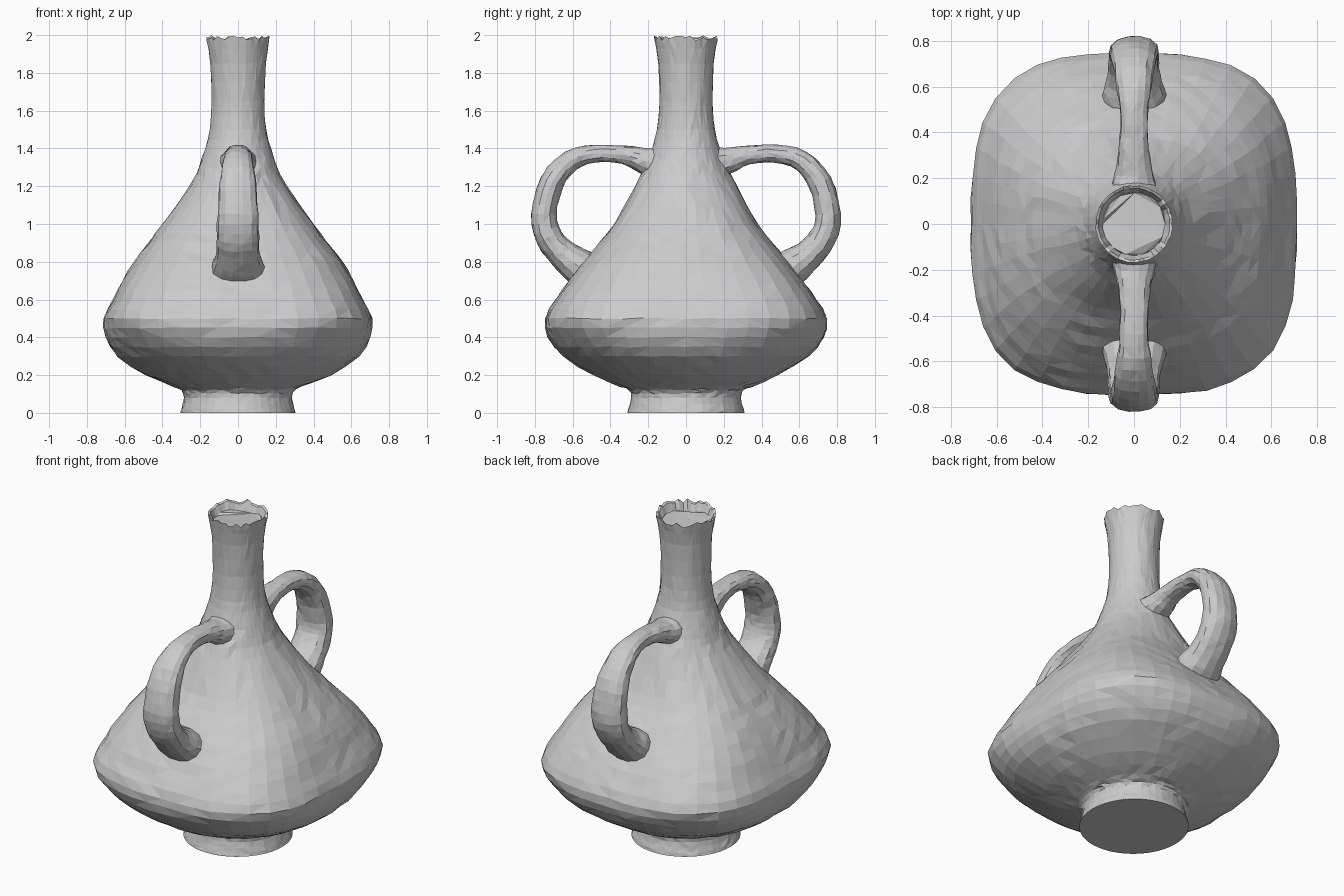
import bpy, bmesh, random
from math import sin, cos, pi
from mathutils import Vector

random.seed(4)
if "Cube" in bpy.data.objects:
    bpy.data.objects.remove(bpy.data.objects["Cube"])

clay = bpy.data.materials.new("grey clay")
clay.use_nodes = True
COLOUR = (0.6, 0.6, 0.6, 1)
clay.diffuse_color = COLOUR
clay.node_tree.nodes["Principled BSDF"].inputs["Base Color"].default_value = COLOUR


def smooth_rows(rows, steps):
    """Catmull-Rom interpolation through rows of equal length."""
    rows = [Vector(r) for r in rows]
    result = []
    for i in range(len(rows) - 1):
        a, b, c, d = (rows[min(max(i + k, 0), len(rows) - 1)] for k in (-1, 0, 1, 2))
        for s in range(steps):
            t = s / steps
            result.append(b + (c - a) * t / 2
                          + (a - b * 2.5 + c * 2 - d / 2) * t * t
                          + (b * 3 - a - c * 3 + d) * t ** 3 / 2)
    return result + [rows[-1]]


def jitter(amount):
    return Vector([random.uniform(-amount, amount) for _ in range(3)])


def loft(name, rings):
    """Skin a list of vertex rings, cap both ends and shade flat."""
    bm = bmesh.new()
    loops = [[bm.verts.new(p) for p in ring] for ring in rings]
    n = len(loops[0])
    for low, high in zip(loops, loops[1:]):
        for i in range(n):
            j = (i + 1) % n
            bm.faces.new((low[i], low[j], high[j], high[i]))
    bm.faces.new(loops[0][::-1])
    bm.faces.new(loops[-1])
    bmesh.ops.triangulate(bm, faces=bm.faces[:])
    bmesh.ops.recalc_face_normals(bm, faces=bm.faces[:])
    mesh = bpy.data.meshes.new(name)
    bm.to_mesh(mesh)
    bm.free()
    mesh.materials.append(clay)
    obj = bpy.data.objects.new(name, mesh)
    bpy.context.collection.objects.link(obj)
    return obj


def superellipse(rx, ry, power, sides):
    """Outline that runs from an ellipse (power 2) towards a rounded square."""
    points = []
    for i in range(sides):
        c, s = cos(2 * pi * i / sides), sin(2 * pi * i / sides)
        r = (abs(c) ** power + abs(s) ** power) ** (-1 / power)
        points.append((rx * r * c, ry * r * s))
    return points


# Vessel: foot, squarish belly, shoulder and neck as (z, rx, ry, power)
foot = [(0, .305, .31, 2), (.02, .3, .305, 2), (.08, .285, .29, 2), (.12, .3, .3, 2)]
belly = [(.14, .34, .35, 2), (.2, .49, .49, 2.1), (.3, .64, .65, 2.3),
         (.4, .7, .73, 2.6), (.5, .71, .745, 3.1), (.6, .66, .69, 3.2),
         (.7, .61, .62, 3.1), (.8, .55, .54, 2.9), (.9, .475, .46, 2.7),
         (1, .4, .38, 2.5), (1.2, .255, .27, 2.1)]
neck = [(1.3, .21, .22, 2), (1.4, .175, .18, 2), (1.5, .15, .153, 2),
        (1.65, .14, .14, 2), (1.85, .147, .147, 2), (1.98, .168, .168, 2)]
SIDES = 44
rings = []
for z, rx, ry, power in smooth_rows(foot + belly + neck, 2):
    wobble = .004 if .1 < z < 1.3 else .002
    ring = []
    for x, y in superellipse(rx, ry, power, SIDES):
        p = Vector((x, y, z))
        ring.append(p + jitter(wobble) if z > 0 else p)
    rings.append(ring)

# Ragged lip, then a shallow recessed mouth
rings[-1] = [p + Vector((0, 0, random.uniform(-.008, .018))) for p in rings[-1]]
for scale, drop in ((.93, .006), (.88, .04)):
    rings.append([Vector((p.x * scale, p.y * scale, p.z - drop)) for p in rings[-1]])
loft("vessel", rings)

# Handles: (distance out, z, half width, half thickness) along the loop
handle_path = [(.14, 1.32, .11, .09), (.22, 1.335, .085, .07), (.33, 1.365, .065, .05),
               (.48, 1.372, .062, .047), (.61, 1.335, .078, .055), (.71, 1.22, .095, .065),
               (.752, 1.05, .108, .068), (.725, .93, .112, .072),
               (.65, .84, .115, .08), (.56, .77, .14, .1), (.47, .71, .15, .11)]
HANDLE_SIDES = 14
path = smooth_rows(handle_path, 3)
for name, side in (("front_handle", -1), ("back_handle", 1)):
    rings = []
    for i, (out, z, width, thick) in enumerate(path):
        before, after = path[max(i - 1, 0)], path[min(i + 1, len(path) - 1)]
        tangent = Vector((0, side * (after[0] - before[0]), after[1] - before[1])).normalized()
        normal = tangent.cross(Vector((1, 0, 0)))
        centre = Vector((0, side * out, z))
        rings.append([centre + Vector((x, 0, 0)) + normal * y + jitter(.003)
                      for x, y in superellipse(width, thick, 2.3, HANDLE_SIDES)])
    loft(name, rings)
